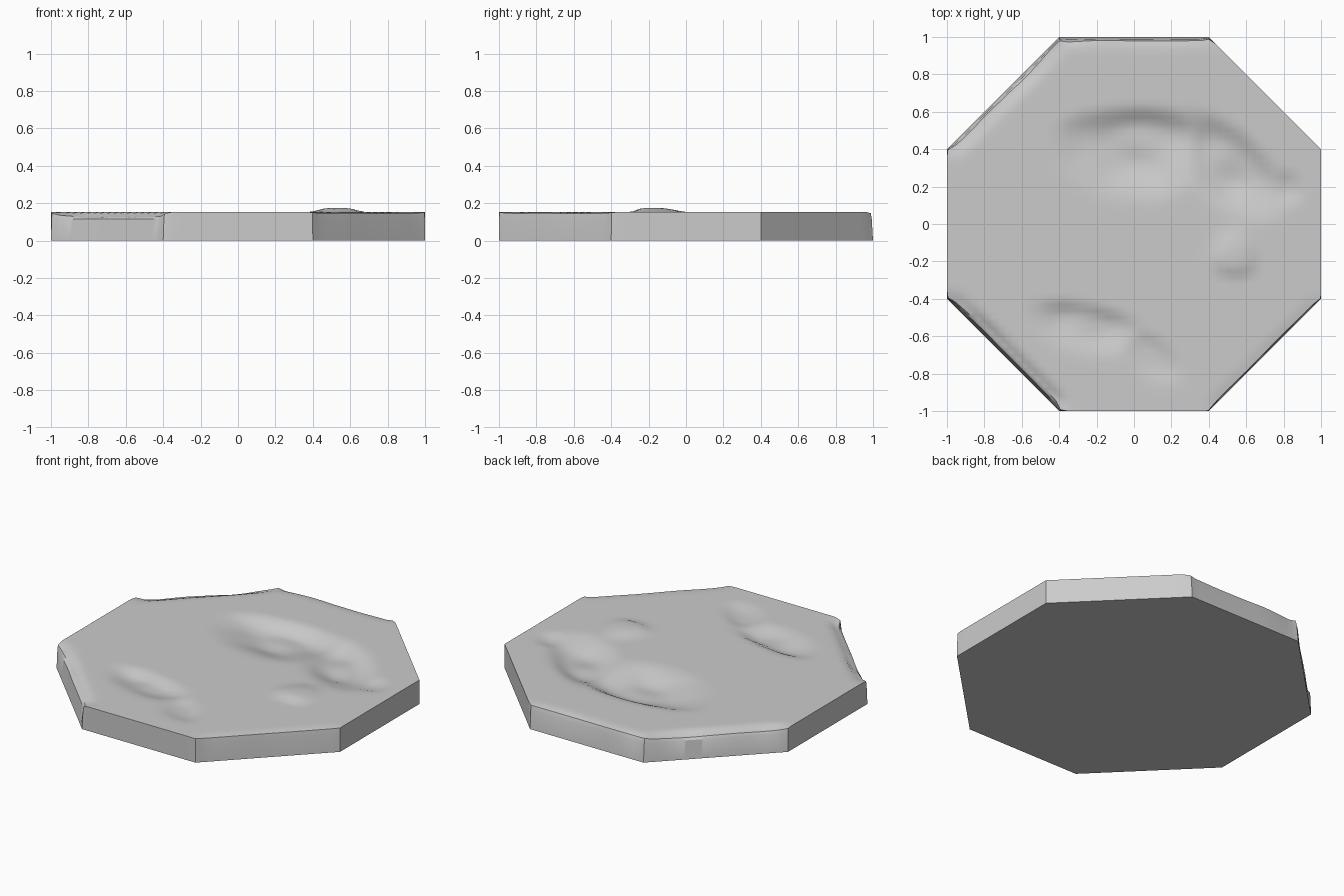
import bpy, bmesh, math
from mathutils import Vector, noise

cube = bpy.data.objects.get("Cube")
if cube:
    bpy.data.objects.remove(cube, do_unlink=True)

TOP = 0.153
CORNER = 0.4

stone = bpy.data.materials.new("grey stone")
stone.use_nodes = True
colour = (0.6, 0.6, 0.6, 1)
stone.diffuse_color = colour
stone.node_tree.nodes["Principled BSDF"].inputs["Base Color"].default_value = colour

# Hollows (negative) and swellings: x, y, turn, half length, far reach, near reach, height
MARKS = [
    (0.02, 0.47, 0, 0.5, 0.17, 0.38, -0.05),
    (0.52, 0.33, -42, 0.42, 0.18, 0.26, -0.05),
    (0.8, 0.18, 0, 0.12, 0.12, 0.1, -0.02),
    (-0.25, -0.52, -12, 0.36, 0.1, 0.2, -0.03),
    (0.1, -0.7, -40, 0.22, 0.1, 0.14, -0.02),
    (0.53, -0.2, -8, 0.16, 0.22, 0.1, 0.022),
]


def smooth(t):
    t = max(0.0, min(1.0, t))
    return t * t * (3 - 2 * t)


def relief(x, y):
    low = high = 0
    for cx, cy, turn, length, far, near, height in MARKS:
        a = math.radians(turn)
        dx, dy = x - cx, y - cy
        u = (dx * math.cos(a) + dy * math.sin(a)) / length
        v = dy * math.cos(a) - dx * math.sin(a)
        v /= far if v > 0 else near
        h = height * smooth(1.35 * (1 - math.hypot(u, v)))
        low, high = min(low, h), max(high, h)
    rough = 1 + 0.35 * noise.noise(Vector((x * 5, y * 5, 0)))
    return low * rough + high


# Worn sides: outward angle, inset of the upper edge, drop of the upper edge, band width
WORN = [(90, 0.025, 0.012, 0.06), (135, 0.025, 0.025, 0.09),
        (225, 0.035, 0.03, 0.09), (315, 0.012, 0.008, 0.05)]


def wear(x, y):
    """Inward shift and drop of the surface close to worn sides."""
    shift, drop = Vector((0, 0, 0)), 0
    for angle, inset, fall, band in WORN:
        a = math.radians(angle)
        n = Vector((math.cos(a), math.sin(a), 0))
        reach = 1.0 if angle % 90 == 0 else (1 + CORNER) / math.sqrt(2)
        gap = reach - n.dot((x, y, 0))
        along = -n.y * x + n.x * y
        k = smooth(1 - gap / band) * smooth((0.47 - abs(along)) / 0.12)
        k *= 0.85 + 0.4 * noise.noise(Vector((along * 4, angle, 0)))
        shift -= n * inset * k
        drop = max(drop, fall * k)
    return shift, drop


# Slab: a fine grid trimmed to an octagon
bm = bmesh.new()
bmesh.ops.create_grid(bm, x_segments=56, y_segments=56, size=1)
for sx in (-1, 1):
    for sy in (-1, 1):
        bmesh.ops.bisect_plane(bm, geom=bm.verts[:] + bm.edges[:] + bm.faces[:],
                               plane_co=(sx, sy * CORNER, 0), plane_no=(sx, sy, 0),
                               clear_outer=True)
bmesh.ops.remove_doubles(bm, verts=bm.verts, dist=0.004)

# Side wall: two bands below the rim, then the flat underside
upper = bm.verts[:]
rim = [e for e in bm.edges if e.is_boundary]
rings = []
for level in (TOP * 0.75, 0):
    made = bmesh.ops.extrude_edge_only(bm, edges=rim)["geom"]
    ring = [g for g in made if isinstance(g, bmesh.types.BMVert)]
    rim = [g for g in made if isinstance(g, bmesh.types.BMEdge) and g.is_boundary]
    for v in ring:
        v.co.z = level
    rings.append(ring)
bmesh.ops.contextual_create(bm, geom=rim)

# Carve the worn top and pull in the chipped rim
for v in rings[0]:
    v.co += wear(v.co.x, v.co.y)[0] * 0.55
for v in upper:
    x, y = v.co.x, v.co.y
    shift, drop = wear(x, y)
    v.co = Vector((x, y, TOP + relief(x, y) - drop)) + shift
bmesh.ops.recalc_face_normals(bm, faces=bm.faces)

mesh = bpy.data.meshes.new("worn_slab")
bm.to_mesh(mesh)
bm.free()
mesh.materials.append(stone)
slab = bpy.data.objects.new("worn_slab", mesh)
bpy.context.collection.objects.link(slab)
bpy.context.view_layer.objects.active = slab
slab.select_set(True)
bpy.ops.object.shade_smooth_by_angle(angle=math.radians(30))
